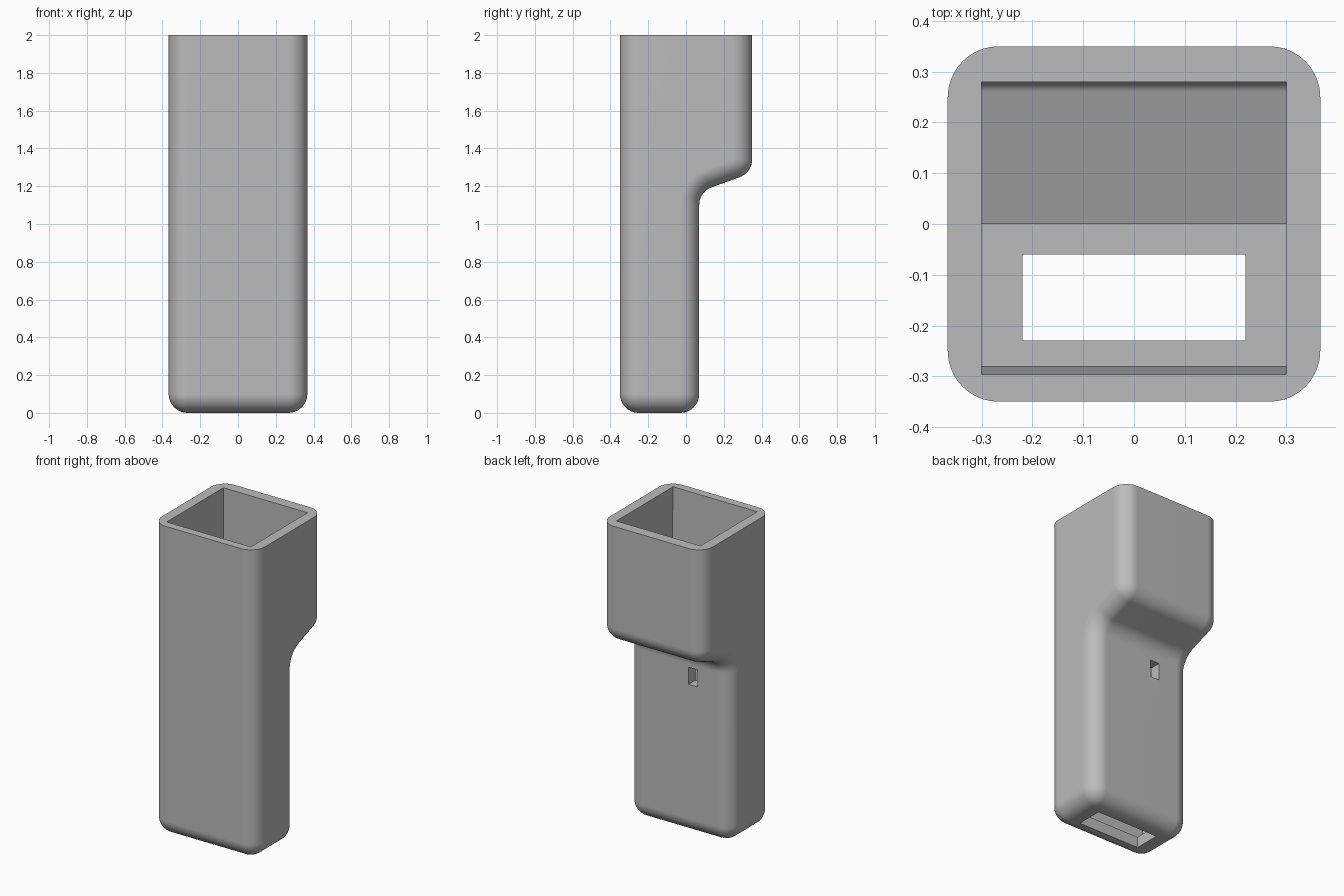
import bpy, bmesh
from math import sin, cos, radians, pi

R = 0.1        # outer edge radius
WALL = 0.07
HALF = 0.367   # half width
STEPS = 10

if "Cube" in bpy.data.objects:
    bpy.data.objects.remove(bpy.data.objects["Cube"])

grey = bpy.data.materials.new("grey plastic")
grey.use_nodes = True
colour = (0.5, 0.5, 0.5, 1)
grey.diffuse_color = colour
grey.node_tree.nodes["Principled BSDF"].inputs["Base Color"].default_value = colour


def arc(cy, cz, r, start, end):
    angles = [radians(start + (end - start) * i / STEPS) for i in range(STEPS + 1)]
    return [(cy + r * cos(a), cz + r * sin(a)) for a in angles]


def outline(d):
    """Side profile of the shell, moved inward by d everywhere but the rim."""
    return (arc(-0.25, R, R - d, 180, 270) + arc(-0.03, R, R - d, 270, 360)
            + arc(0.17, 1.1, R + d, 180, 110) + arc(0.25, 1.342, R - d, 290, 360)
            + [(0.35 - d, 2), (d - 0.35, 2)])


def loft(name, sections):
    """Skin a row of (x, profile) sections and cap both ends."""
    bm = bmesh.new()
    rings = [[bm.verts.new((x, y, z)) for y, z in pts] for x, pts in sections]
    n = len(rings[0])
    for a, b in zip(rings, rings[1:]):
        for i in range(n):
            j = (i + 1) % n
            bm.faces.new((a[i], a[j], b[j], b[i]))
    bm.faces.new(rings[0])
    bm.faces.new(rings[-1])
    bmesh.ops.remove_doubles(bm, verts=bm.verts, dist=1e-5)
    bmesh.ops.recalc_face_normals(bm, faces=bm.faces)
    mesh = bpy.data.meshes.new(name)
    bm.to_mesh(mesh)
    bm.free()
    mesh.materials.append(grey)
    obj = bpy.data.objects.new(name, mesh)
    bpy.context.collection.objects.link(obj)
    return obj


def box(name, x0, x1, y0, y1, z0, z1):
    rect = [(y0, z0), (y1, z0), (y1, z1), (y0, z1)]
    return loft(name, [(x0, rect), (x1, rect)])


# Outer shell: stepped profile with rounded side edges
half = []
for i in range(STEPS + 1):
    t = pi / 2 * i / STEPS
    half.append((HALF - R + R * cos(t), outline(R * (1 - sin(t)))))
shell = loft("holder_shell", half + [(-x, pts) for x, pts in reversed(half)])

# Cavity follows the step; the front wall thins toward the rim
cavity = ([(-0.28, WALL), (0, WALL), (0, 1.219)]
          + arc(0.25, 1.342, R - WALL, 290, 360)
          + [(0.28, 2.1), (-0.297, 2.1), (-0.297, 2), (-0.28, 1.24)])
cutters = [
    loft("cavity_cutter", [(-0.3, cavity), (0.3, cavity)]),
    box("floor_slot_cutter", -0.22, 0.22, -0.23, -0.06, -0.1, 0.12),
    box("back_port_cutter", -0.132, -0.067, -0.05, 0.15, 0.965, 1.075),
]

bpy.ops.object.select_all(action='DESELECT')
shell.select_set(True)
bpy.context.view_layer.objects.active = shell
for cutter in cutters:
    cutter.hide_render = True
    mod = shell.modifiers.new("cut", 'BOOLEAN')
    mod.operation = 'DIFFERENCE'
    mod.solver = 'EXACT'
    mod.object = cutter
    bpy.ops.object.modifier_apply(modifier=mod.name)
    bpy.data.objects.remove(cutter)

# Smooth curves with crisp rims and cut edges
bpy.ops.object.shade_smooth_by_angle(angle=radians(30))
weighted = shell.modifiers.new("even_shading", 'WEIGHTED_NORMAL')
weighted.keep_sharp = True
